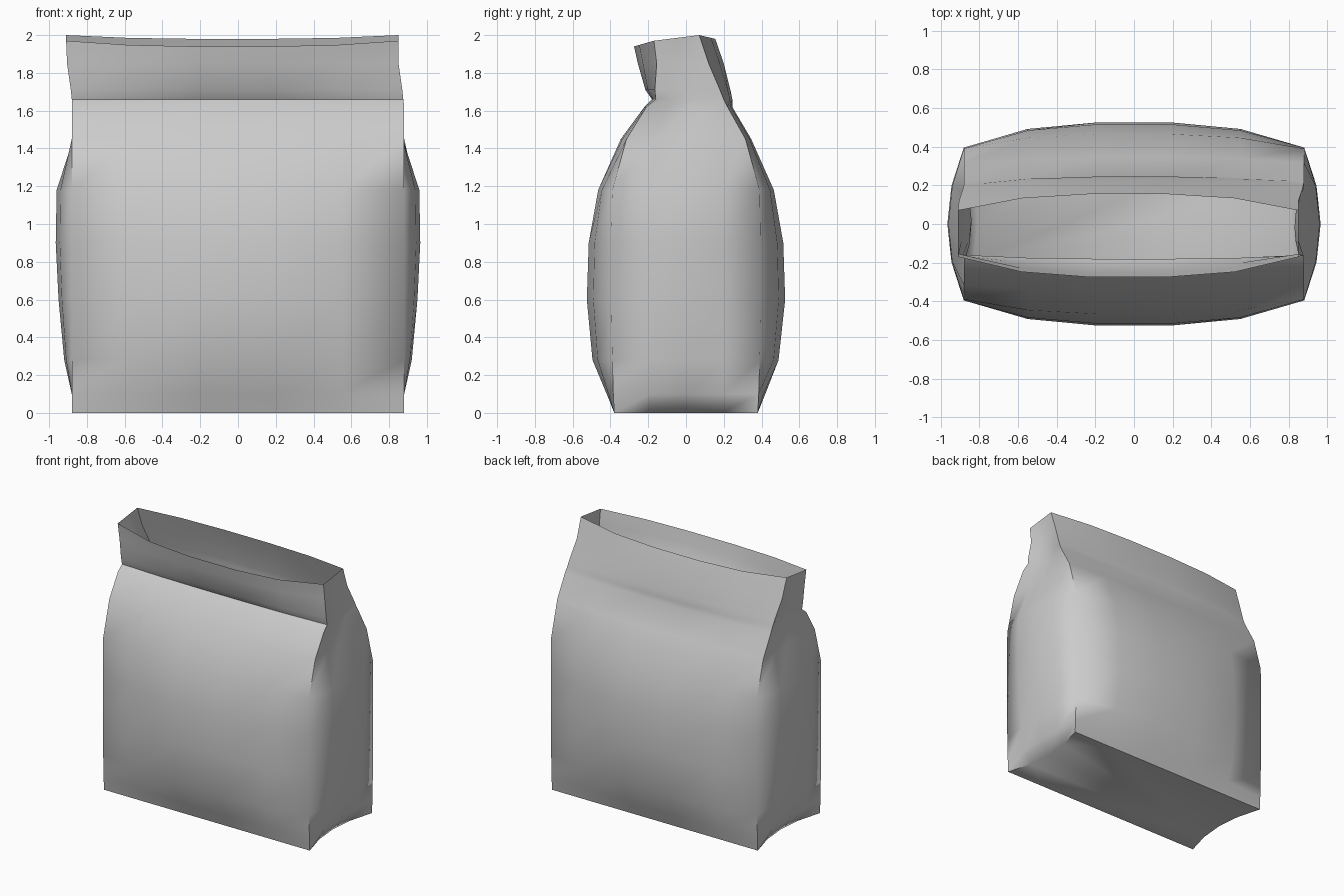
import bpy, bmesh, math

if "Cube" in bpy.data.objects:
    bpy.data.objects.remove(bpy.data.objects["Cube"])

# Rings from base to rim: z, left x, right x, side bulge,
# front y at corner / middle, back y at corner / middle
RINGS = [
    (0.00, -.88, .88, -.07, -.38, -.38, .38, .38),
    (0.10, -.88, .88, .00, -.385, -.42, .385, .42),
    (0.28, -.88, .88, .04, -.39, -.495, .39, .49),
    (0.60, -.88, .88, .07, -.395, -.525, .395, .525),
    (0.90, -.88, .88, .085, -.395, -.515, .395, .515),
    (1.18, -.88, .88, .08, -.39, -.465, .39, .465),
    (1.45, -.88, .88, -.01, -.315, -.345, .315, .345),
    (1.62, -.88, .88, -.04, -.21, -.22, .22, .245),
    (1.66, -.88, .875, -.04, -.16, -.18, .20, .245),
    (1.71, -.885, .87, -.03, -.165, -.215, .18, .235),
    (1.85, -.905, .85, -.02, -.155, -.255, .12, .20),
    (1.96, -.91, .85, .00, -.17, -.275, .07, .155),
]
# Position along the front (-1..1) and how far it swells toward the middle
FRONT = [(-1, 0), (-.625, .74), (-.22, 1), (.22, 1), (.625, .74), (1, 0)]
SIDE = [(.25, .75), (.5, 1), (.75, .75)]


def ring_points(r):
    z, xl, xr, bulge, fc, fm, bc, bm = r
    rim = z > 1.9
    mid, half = (xl + xr) / 2, (xr - xl) / 2
    pts = []
    for u, w in FRONT:
        pts.append((mid + u * half, fc + (fm - fc) * w,
                    z + (.01 - .03 * w if rim else 0)))
    for t, w in SIDE:
        pts.append((xr + bulge * w, fc + (bc - fc) * t,
                    z + (.01 + .03 * t if rim else 0)))
    for u, w in reversed(FRONT):
        pts.append((mid + u * half, bc + (bm - bc) * w,
                    z + (.04 - .02 * w if rim else 0)))
    for t, w in reversed(SIDE):
        pts.append((xl - bulge * w, fc + (bc - fc) * t,
                    z + (.01 + .03 * t if rim else 0)))
    return pts


# Open paper bag: lofted thin wall with a closed floor
bm = bmesh.new()
loops = [[bm.verts.new(p) for p in ring_points(r)] for r in RINGS]
n = len(loops[0])
for a, b in zip(loops, loops[1:]):
    for i in range(n):
        j = (i + 1) % n
        bm.faces.new((a[i], a[j], b[j], b[i]))
bm.faces.new(list(reversed(loops[0])))

mesh = bpy.data.meshes.new("bag")
bm.to_mesh(mesh)
bm.free()
bag = bpy.data.objects.new("bag", mesh)
bpy.context.collection.objects.link(bag)
bpy.context.view_layer.objects.active = bag
bag.select_set(True)
bpy.ops.object.shade_smooth_by_angle(angle=math.radians(65))
